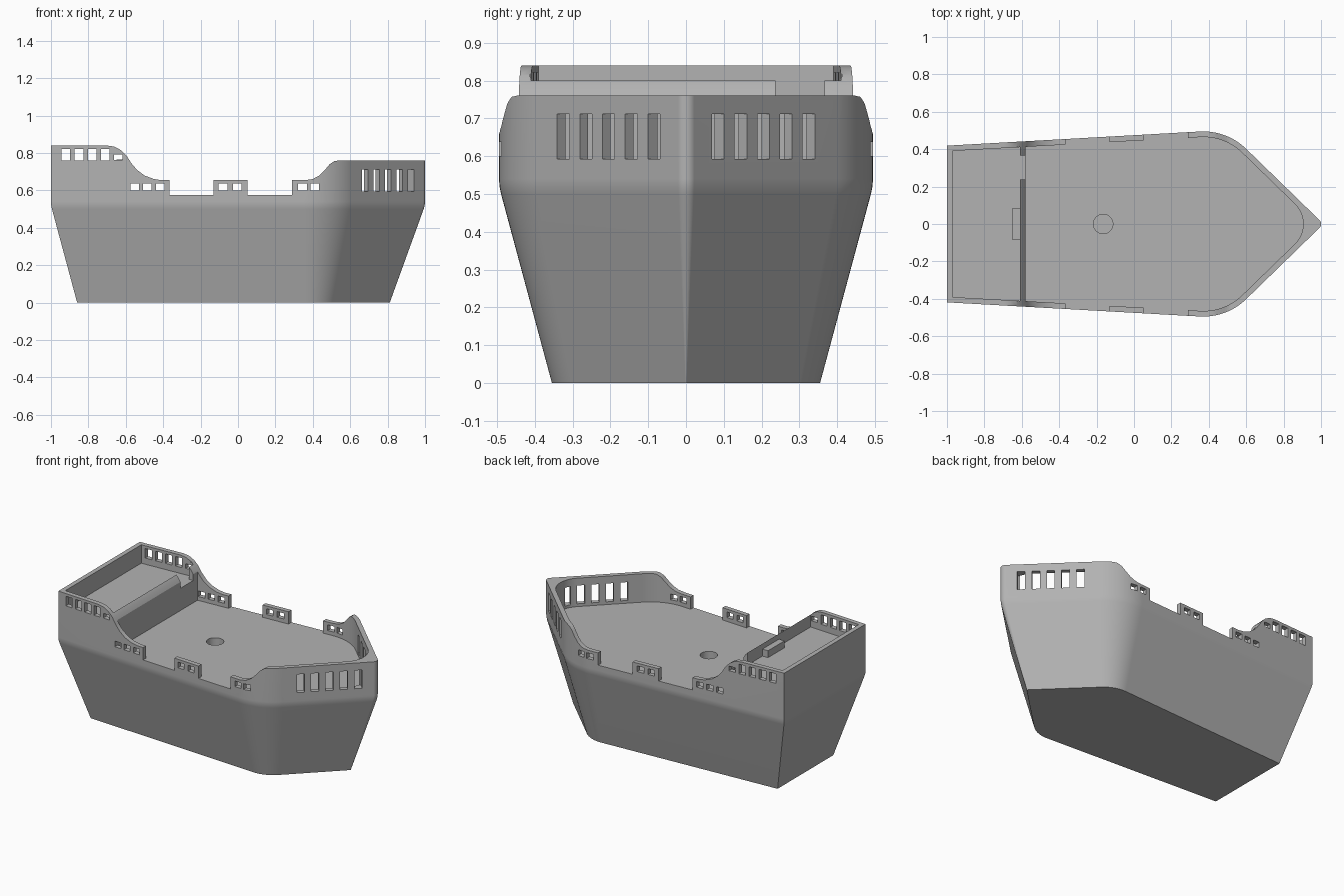
import bpy, bmesh
from math import sin, cos, radians
from mathutils import Vector

if "Cube" in bpy.data.objects:
    bpy.data.objects.remove(bpy.data.objects["Cube"], do_unlink=True)

grey = bpy.data.materials.new("hull grey")
grey.use_nodes = True
grey.diffuse_color = (0.45, 0.45, 0.45, 1)
grey.node_tree.nodes["Principled BSDF"].inputs["Base Color"].default_value = grey.diffuse_color

DECK, STERN_DECK, RIM = 0.575, 0.72, 0.84
CX, CY, R = 0.37, 0.165, 0.33            # shoulder arc of the plan
SIDE, BOW = radians(93.2), radians(45.8)  # directions the side and bow walls face


def side_y(x, off=0.0):
    return CY + (R - off - cos(SIDE) * (x - CX)) / sin(SIDE)


def outline(off, tip_r, x0):
    """Closed plan: straight side, shoulder arc, bow wall and rounded tip, mirrored."""
    half = [(x0, side_y(x0, off))]
    for i in range(17):
        a = SIDE + (BOW - SIDE) * i / 16
        half.append((CX + (R - off) * cos(a), CY + (R - off) * sin(a)))
    tx = CX + (R - off - tip_r + sin(BOW) * CY) / cos(BOW)
    for i in range(8):
        a = BOW * (1 - i / 8)
        half.append((tx + tip_r * cos(a), tip_r * sin(a)))
    return half + [(tx + tip_r, 0)] + [(x, -y) for x, y in reversed(half)]


def loft(bm, loops):
    rings = [[bm.verts.new(p) for p in loop] for loop in loops]
    n = len(rings[0])
    for a, b in zip(rings, rings[1:]):
        for i in range(n):
            j = (i + 1) % n
            bm.faces.new((a[i], a[j], b[j], b[i]))
    bm.faces.new(rings[0][::-1])
    bm.faces.new(rings[-1])


def upright(bm, plan, z0, z1):
    loft(bm, [[(x, y, z) for x, y in plan] for z in (z0, z1)])


def crosswise(bm, profile, y0, y1):
    loft(bm, [[(x, y, z) for x, z in profile] for y in (y0, y1)])


def box(bm, x0, x1, y0, y1, z0, z1):
    upright(bm, [(x0, y0), (x1, y0), (x1, y1), (x0, y1)], z0, z1)


def make(name, bm):
    bmesh.ops.recalc_face_normals(bm, faces=bm.faces)
    me = bpy.data.meshes.new(name)
    bm.to_mesh(me)
    bm.free()
    me.materials.append(grey)
    ob = bpy.data.objects.new(name, me)
    bpy.context.collection.objects.link(ob)
    return ob


# Hull: drafted lower body with a soft knuckle, upright above
bm = bmesh.new()
levels = [(0, 0.14), (0.5, 0.0055), (0.52, 0.0015), (0.54, 0), (0.9, 0)]
loft(bm, [[(x, y, z) for x, y in outline(o, 0.03 - 0.2 * o, -1 + o)] for z, o in levels])
hull = make("hull", bm)


def cut(bm):
    cutter = make("cutter", bm)
    cutter.hide_render = True
    mod = hull.modifiers.new("cut", "BOOLEAN")
    mod.operation, mod.solver, mod.object = "DIFFERENCE", "EXACT", cutter
    bpy.context.view_layer.objects.active = hull
    bpy.ops.object.modifier_apply(modifier=mod.name)
    bpy.data.objects.remove(cutter, do_unlink=True)


# Main deck well
bm = bmesh.new()
upright(bm, outline(0.03, 0.15, -0.58), DECK, 1)
cut(bm)

# Raised stern deck well
bm = bmesh.new()
ya, yb = side_y(-0.97, 0.03), side_y(-0.61, 0.03)
upright(bm, [(-0.97, -ya), (-0.61, -yb), (-0.61, yb), (-0.97, ya)], STERN_DECK, 1)
cut(bm)

# Sloped top of the bulkhead between the decks
bm = bmesh.new()
crosswise(bm, [(-0.63, 0.81), (-0.61, 0.81), (-0.575, 0.781), (-0.575, 1), (-0.63, 1)], -0.413, 0.413)
cut(bm)

# Gateway through the bulkhead
bm = bmesh.new()
box(bm, -0.65, -0.55, 0.237, 0.367, STERN_DECK, 1)
cut(bm)

# Sweeping rim with gaps along the sides
rim = [(-1.1, RIM), (-0.7, RIM), (-0.66, 0.834), (-0.625, 0.815), (-0.595, 0.785),
       (-0.57, 0.745), (-0.54, 0.71), (-0.5, 0.68), (-0.45, 0.661), (-0.41, 0.655),
       (-0.365, 0.655), (-0.365, DECK), (-0.13, DECK), (-0.13, 0.655), (0.05, 0.655),
       (0.05, DECK), (0.29, DECK), (0.29, 0.655), (0.36, 0.655), (0.4, 0.661),
       (0.435, 0.68), (0.465, 0.71), (0.49, 0.74), (0.515, 0.757), (0.54, 0.76),
       (1.1, 0.76), (1.1, 1), (-1.1, 1)]
bm = bmesh.new()
crosswise(bm, rim, -0.8, 0.8)
cut(bm)

# Openings: rail holes straight across, tall bow slots square to the bow walls
bm = bmesh.new()
holes = [(x, 0.76, 0.822) for x in (-0.92, -0.85, -0.78, -0.71)]
holes += [(-0.64, 0.762, 0.792)]
holes += [(x, 0.6, 0.637) for x in (-0.553, -0.485, -0.415, -0.08, -0.005, 0.345, 0.41)]
for x, z0, z1 in holes:
    for s in (-1, 1):
        box(bm, x - 0.023, x + 0.023, s * 0.47 - 0.09, s * 0.47 + 0.09, z0, z1)
for s in (-1, 1):
    n = Vector((cos(BOW), s * sin(BOW)))
    t = Vector((sin(BOW), -s * cos(BOW)))
    start = Vector((CX, s * CY)) + n * R
    for i in range(5):
        c = start + t * (0.11 + 0.086 * i)
        w, d = t * 0.023, n * 0.05
        upright(bm, [c - w - d, c + w - d, c + w + d, c - w + d], 0.593, 0.712)
cut(bm)

# Mast socket
bm = bmesh.new()
upright(bm, [(-0.165 + 0.052 * cos(radians(a)), 0.052 * sin(radians(a))) for a in range(0, 360, 10)],
        0.4, 0.7)
cut(bm)

# Step behind the bulkhead
bm = bmesh.new()
box(bm, -0.65, -0.605, -0.085, 0.085, 0.71, 0.765)
make("stern_step", bm)

# Smooth the curved walls, keep the corners sharp
bpy.ops.object.select_all(action="DESELECT")
hull.select_set(True)
bpy.context.view_layer.objects.active = hull
bpy.ops.object.shade_smooth_by_angle(angle=radians(30))
weighted = hull.modifiers.new("weighted normals", "WEIGHTED_NORMAL")
weighted.keep_sharp = True
